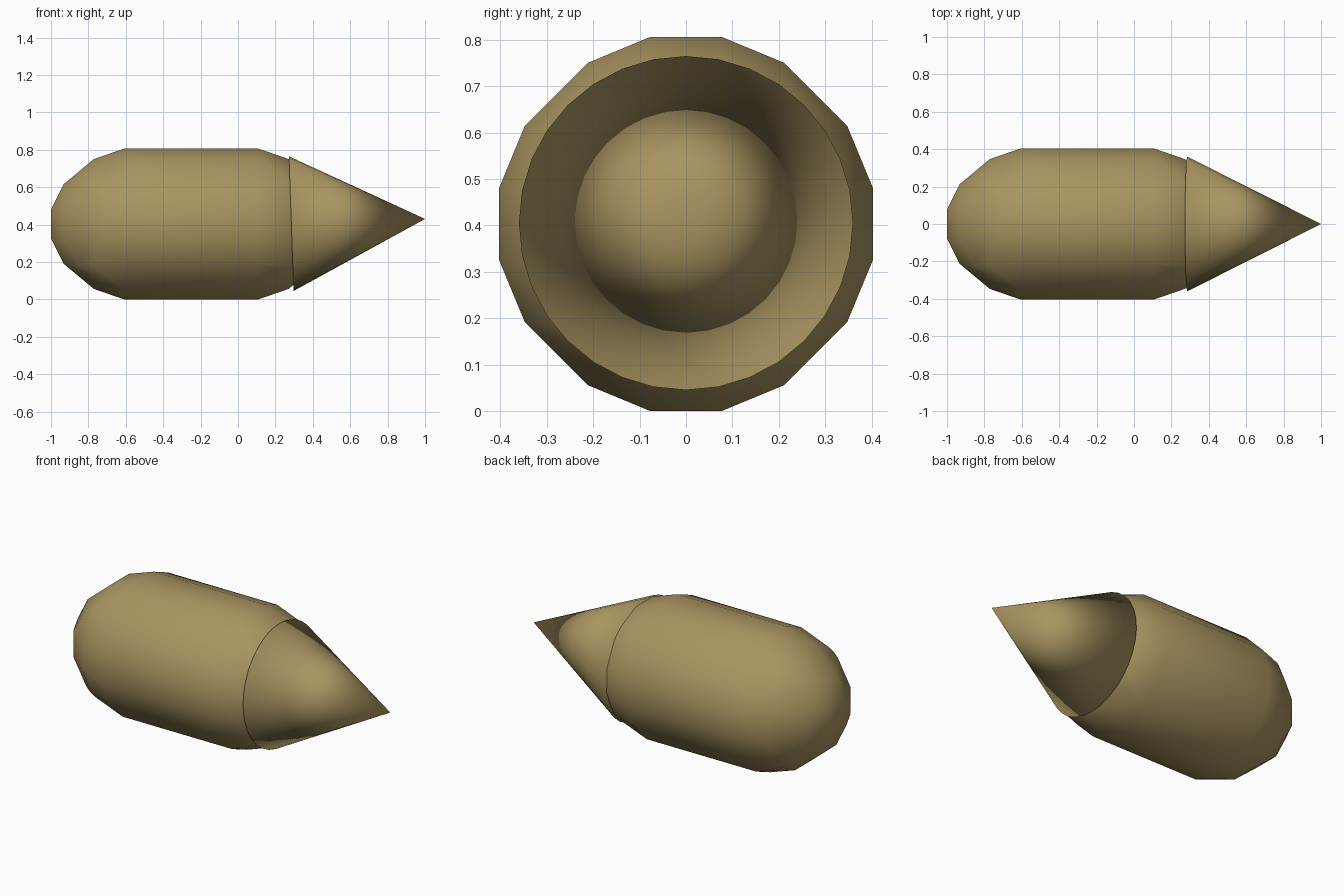
import bpy, bmesh
from mathutils import Vector, Matrix

if "Cube" in bpy.data.objects:
    bpy.data.objects.remove(bpy.data.objects["Cube"])

tan = bpy.data.materials.new("tan")
tan.diffuse_color = (0.40, 0.30, 0.12, 1)
tan.use_nodes = True
tan.node_tree.nodes["Principled BSDF"].inputs["Base Color"].default_value = tan.diffuse_color


def finish(name, bm):
    bmesh.ops.recalc_face_normals(bm, faces=bm.faces[:])
    for f in bm.faces:
        f.smooth = True
    mesh = bpy.data.meshes.new(name)
    bm.to_mesh(mesh)
    bm.free()
    mesh.materials.append(tan)
    obj = bpy.data.objects.new(name, mesh)
    bpy.context.collection.objects.link(obj)
    return obj


# Rounded body: box with its corners cut twice, then stretched lengthwise
bm = bmesh.new()
bmesh.ops.create_cube(bm, size=1)
bmesh.ops.scale(bm, vec=(1.25, 0.806, 0.806), verts=bm.verts[:])
for amount in (0.247, 0.079):
    bmesh.ops.bevel(bm, geom=bm.edges[:], offset=amount, offset_type='OFFSET',
                    segments=1, profile=0.5, affect='EDGES', clamp_overlap=False)
bmesh.ops.scale(bm, vec=(1.2, 1, 1), verts=bm.verts[:])
bmesh.ops.translate(bm, vec=(-0.25, 0, 0.403), verts=bm.verts[:])
finish("body", bm)

# Pointed nose: capped cone, smooth over the rim, tipped slightly upward
base, tip, radius = Vector((0.285, 0, 0.405)), Vector((1.0, 0, 0.43)), 0.36
axis = tip - base
bm = bmesh.new()
bmesh.ops.create_cone(bm, cap_ends=True, segments=32, radius1=radius, radius2=0,
                      depth=axis.length)
bmesh.ops.remove_doubles(bm, verts=bm.verts[:], dist=0.0001)
turn = axis.to_track_quat('Z', 'Y').to_matrix().to_4x4()
bm.transform(Matrix.Translation((base + tip) / 2) @ turn)
finish("nose_cone", bm)
